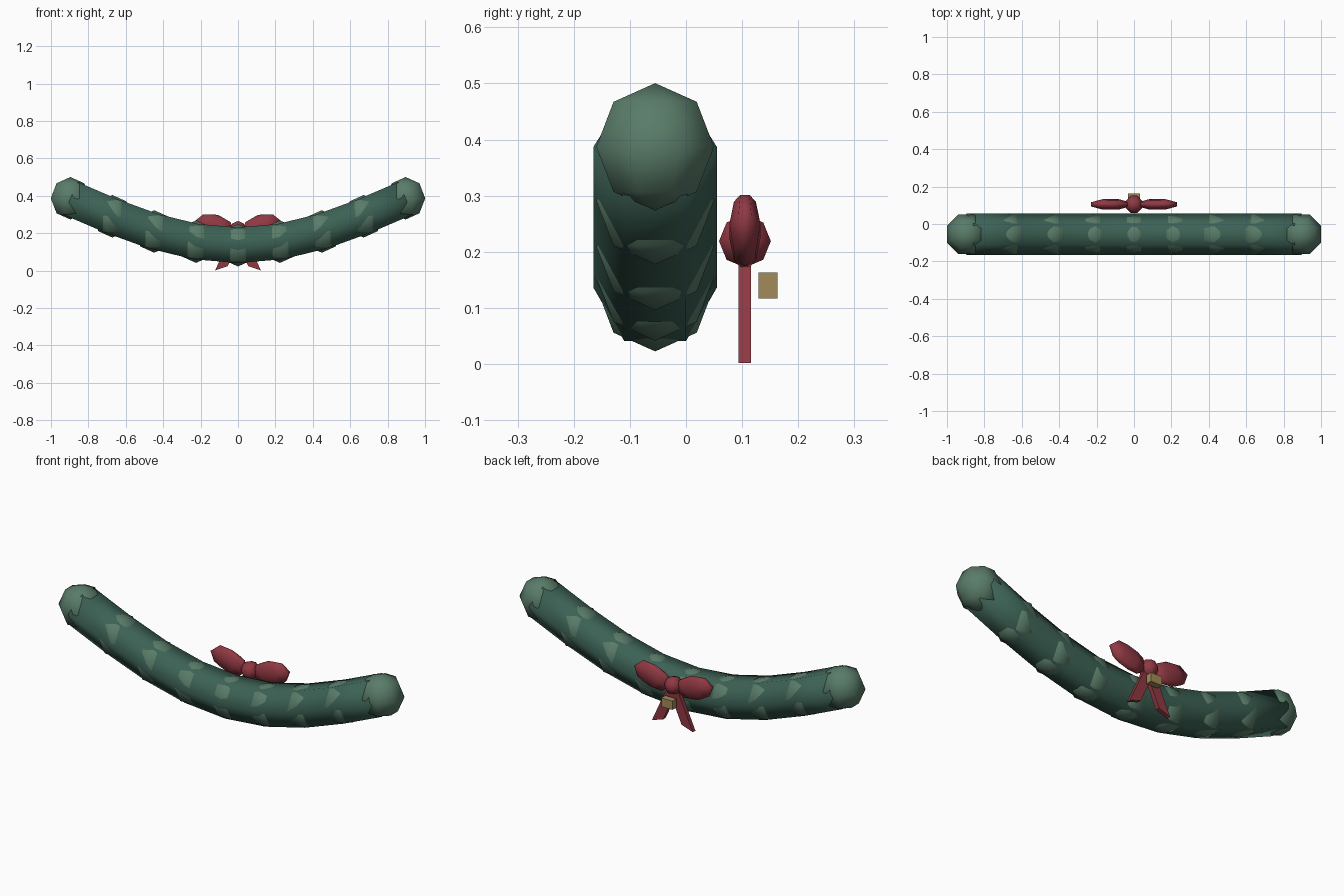
import bpy, bmesh, math
from mathutils import Matrix, Vector

if "Cube" in bpy.data.objects:
    bpy.data.objects.remove(bpy.data.objects["Cube"])


def material(name, rgb):
    m = bpy.data.materials.new(name)
    m.diffuse_color = (*rgb, 1)
    m.use_nodes = True
    m.node_tree.nodes["Principled BSDF"].inputs["Base Color"].default_value = m.diffuse_color
    return m


GREEN = material("dark_green", (0.045, 0.12, 0.09))
LEAF = material("leaf_green", (0.10, 0.20, 0.14))
RED = material("ribbon_red", (0.28, 0.04, 0.055))
GOLD = material("gold", (0.36, 0.26, 0.10))


def finish(name, bm, mat, smooth=True):
    bmesh.ops.recalc_face_normals(bm, faces=bm.faces)
    me = bpy.data.meshes.new(name)
    bm.to_mesh(me)
    bm.free()
    me.materials.append(mat)
    for p in me.polygons:
        p.use_smooth = smooth
    ob = bpy.data.objects.new(name, me)
    bpy.context.collection.objects.link(ob)
    return ob


def ball(name, loc, scale, mat, tilt=0, seg=8, rings=4, spin=math.pi / 8):
    bm = bmesh.new()
    bmesh.ops.create_uvsphere(bm, u_segments=seg, v_segments=rings, radius=1)
    bm.transform(Matrix.Translation(loc) @ Matrix.Rotation(tilt, 4, 'Y')
                 @ Matrix.Diagonal((*scale, 1)) @ Matrix.Rotation(spin, 4, 'Z'))
    return finish(name, bm, mat)


# Sagging path of the garland
Y, HALF, N = -0.055, 0.896, 8
path = [Vector((-HALF + 2 * HALF * i / N, Y, 0.387 - 0.251 * math.sin(math.pi * i / N)))
        for i in range(N + 1)]

# Six-sided garland rope swept along the path
bm = bmesh.new()
loops = []
for i, p in enumerate(path):
    t = (path[min(i + 1, N)] - path[max(i - 1, 0)]).normalized()
    up = Vector((-t.z, 0, t.x))
    loops.append([bm.verts.new(p + 0.11 * (Vector((0, math.cos(a), 0)) + up * math.sin(a)))
                  for a in (k * math.pi / 3 for k in range(6))])
for a, b in zip(loops, loops[1:]):
    for k in range(6):
        bm.faces.new((a[k], a[(k + 1) % 6], b[(k + 1) % 6], b[k]))
bm.faces.new(loops[0])
bm.faces.new(loops[-1])
finish("garland_rope", bm, GREEN)

# Foliage clumps
for i, p in enumerate(path):
    ball(f"foliage_clump_{i + 1}", p, (0.1135,) * 3, LEAF)

# Bow: knot, two loops and two tails
BY = 0.105
ball("bow_knot", (0, BY, 0.219), (0.047, 0.05, 0.047), RED)
for side, s in (("left", -1), ("right", 1)):
    ball(f"bow_loop_{side}", (s * 0.125, BY, 0.237), (0.117, 0.03, 0.064), RED, tilt=-s * 0.28)
    bm = bmesh.new()
    prof = [(0.122, 0.002), (0.055, 0.024), (-0.02, 0.19), (0.03, 0.205)]
    f = bm.faces.new([bm.verts.new((s * x, BY - 0.011, z)) for x, z in prof])
    ext = bmesh.ops.extrude_face_region(bm, geom=[f])
    bmesh.ops.translate(bm, vec=(0, 0.022, 0),
                        verts=[v for v in ext["geom"] if isinstance(v, bmesh.types.BMVert)])
    finish(f"bow_tail_{side}", bm, RED, False)

# Small hanging clip behind the bow
bm = bmesh.new()
bmesh.ops.create_cube(bm, size=1)
bm.transform(Matrix.Translation((0, 0.146, 0.14)) @ Matrix.Diagonal((0.066, 0.034, 0.047, 1)))
finish("hanging_clip", bm, GOLD, False)
